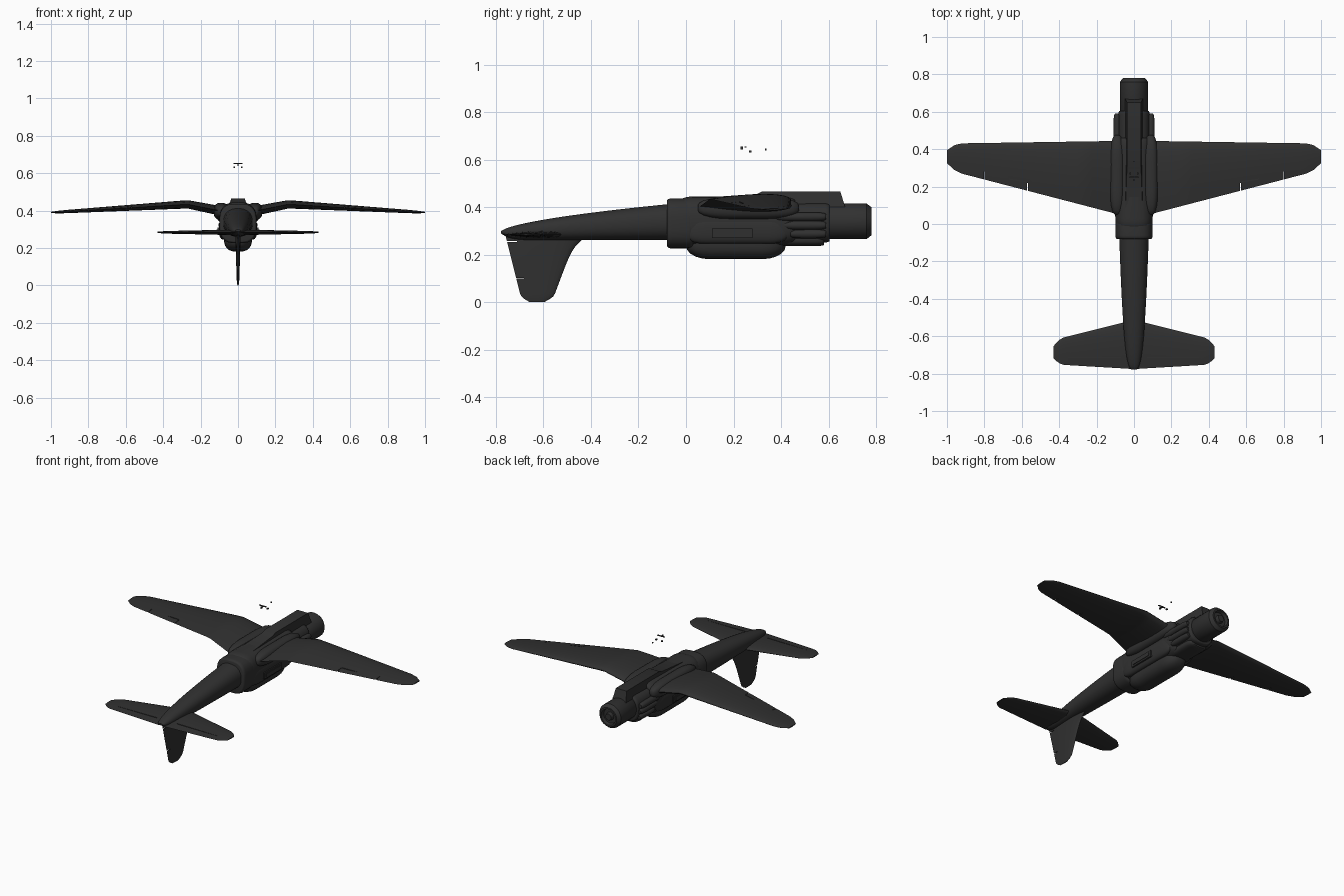
import bpy, bmesh, math
from mathutils import Matrix, Vector

cube = bpy.data.objects.get("Cube")
if cube:
    bpy.data.objects.remove(cube)

charcoal = bpy.data.materials.new("charcoal")
charcoal.use_nodes = True
colour = (0.03, 0.03, 0.03, 1)
charcoal.diffuse_color = colour
charcoal.node_tree.nodes["Principled BSDF"].inputs["Base Color"].default_value = colour
parts = []


def add(name, bm, mirror):
    """Turns a bmesh into an object, optionally mirrored left to right."""
    bmesh.ops.recalc_face_normals(bm, faces=bm.faces)
    mesh = bpy.data.meshes.new(name)
    bm.to_mesh(mesh)
    bm.free()
    mesh.materials.append(charcoal)
    obj = bpy.data.objects.new(name, mesh)
    bpy.context.collection.objects.link(obj)
    if mirror:
        obj.modifiers.new("mirror", "MIRROR")
    parts.append(obj)
    return obj


def skin(name, rings, mirror=False):
    """Joins rings of equal length into a closed skin."""
    bm = bmesh.new()
    loops = [[bm.verts.new(point) for point in ring] for ring in rings]
    for near, far in zip(loops, loops[1:]):
        for i in range(len(near)):
            bm.faces.new((near[i - 1], near[i], far[i], far[i - 1]))
    bm.faces.new(loops[0])
    bm.faces.new(loops[-1])
    return add(name, bm, mirror)


def section(x, y, low, high, width, power, sides=24):
    """Superellipse cross-section; a higher power makes it squarer."""
    ring = []
    for i in range(sides):
        angle = math.tau * (i + 0.5) / sides
        c, s = math.cos(angle), math.sin(angle)
        across = math.copysign(abs(c) ** (2 / power), c)
        up = math.copysign(abs(s) ** (2 / power), s)
        ring.append((x + width * across, y, (low + high + (high - low) * up) / 2))
    return ring


def pod(name, back, front, low, high, width, ease, tip=0.5, power=2.6, x=0.0, mirror=False):
    """Rounded body along y whose ends ease down to the tip scale."""
    middle, half = (low + high) / 2, (high - low) / 2
    steps = [i / 5 for i in range(6)]
    path = [(back + ease * (1 - math.cos(s * math.pi / 2)), s) for s in steps]
    path += [(front - ease * (1 - math.cos(s * math.pi / 2)), s) for s in reversed(steps)]
    rings = []
    for y, s in path:
        scale = tip + (1 - tip) * math.sin(s * math.pi / 2)
        rings.append(section(x, y, middle - half * scale, middle + half * scale,
                             width * scale, power))
    return skin(name, rings, mirror)


def foil(name, lead, trail, thick, tip, place, fillet=0.0, mirror=False, steps=24, n=7):
    """Tapered foil with a rounded tip; lead, trail and thick are (root, end) pairs."""
    def mix(pair, t):
        return pair[0] + (pair[1] - pair[0]) * t

    rings = []
    for k in range(steps + 1):
        t = k / steps
        rounding = 1 - max(0, (t - 1 + tip) / tip) ** 2 / 2
        front = mix(lead, t) + fillet * (1 - t) ** 8
        middle = (front + mix(trail, t)) / 2
        chord = (front - mix(trail, t)) * rounding
        ring = []
        for i in range(-n, n):
            back = (i / n) ** 2
            offset = 1.3 * mix(thick, t) * rounding * (i / n) * (1 - back)
            ring.append(place(t, middle + chord * (0.5 - back), offset))
        rings.append(ring)
    return skin(name, rings, mirror)


def box(name, size, centre, turn=0.0, mirror=False):
    bm = bmesh.new()
    bmesh.ops.create_cube(bm, size=1)
    bmesh.ops.scale(bm, verts=bm.verts, vec=size)
    bmesh.ops.rotate(bm, verts=bm.verts, matrix=Matrix.Rotation(turn, 3, "Z"))
    bmesh.ops.translate(bm, verts=bm.verts, vec=centre)
    return add(name, bm, mirror)


def cut(target, cutter):
    parts.remove(cutter)
    cutter.hide_render = True
    cutter.hide_viewport = True
    groove = target.modifiers.new("groove", "BOOLEAN")
    groove.operation = "DIFFERENCE"
    groove.object = cutter
    groove.solver = "EXACT"


# Tail boom: flat underneath, back line rising towards the wing
boom = []
for i in range(1, 21):
    t = (i / 20) ** 2
    boom.append(section(0, -0.78 + 0.73 * t, 0.26 + 0.03 * (1 - t) ** 20,
                        0.295 + 0.12 * t ** 0.6, 0.08 * t ** 0.3, 2.3))
skin("tail_boom", boom)

# Fuselage
pod("collar", -0.08, 0.03, 0.225, 0.437, 0.1, 0.02, 0.9, 3)
pod("main_body", -0.02, 0.46, 0.235, 0.445, 0.1, 0.05, 0.85, 2.8)
pod("engine_mount", 0.4, 0.605, 0.25, 0.42, 0.085, 0.02, 0.9, 2.8)
pod("belly_fairing", 0.0, 0.42, 0.18, 0.32, 0.075, 0.1, 0.2)
pod("side_bulge", 0.0, 0.43, 0.245, 0.36, 0.028, 0.08, 0.4, x=0.075, mirror=True)
pod("lower_intake", 0.4, 0.58, 0.235, 0.29, 0.065, 0.04, 0.8, 3)

# Spine housing with a slanted front end
outline = [(0.05, 0.4), (0.05, 0.438), (0.3, 0.455), (0.32, 0.465), (0.65, 0.465), (0.67, 0.4)]
skin("spine_housing", [[(x * (0.8 if z > 0.44 else 1), y, z) for y, z in outline]
                       for x in (-0.047, 0.047)])

# Nose cowling with a recessed ring around the hub
lathe = [(0.59, 0.07), (0.6, 0.076), (0.76, 0.076), (0.78, 0.06), (0.78, 0.05),
         (0.76, 0.045), (0.76, 0.025), (0.78, 0.02)]
skin("nose_cowling", [section(0, y, 0.34 - r, 0.34 + r, r, 2) for y, r in lathe])

# Exhaust pipes, stepped down each side
for row in range(3):
    height = 0.36 - 0.036 * row
    pod("exhaust_pipe", 0.38 + 0.03 * row, 0.59, height - 0.02, height + 0.018, 0.02,
        0.06, 0.6, 2, 0.09 - 0.005 * row, True)

# Side pods with raised panels
pod_centre = Vector((0.1, 0.195, 0.29))
box("side_pod", (0.02, 0.17, 0.04), pod_centre, mirror=True)
box("side_pod_panel", (0.008, 0.14, 0.02), pod_centre + Vector((0.01, 0, 0)), mirror=True)


# Gull wings
def wing_point(t, y, offset):
    x = 0.02 + 0.98 * t
    return x, y, min(0.38 + 0.2 * x, 0.45 - 0.06 * x) + offset


wing = foil("wing", (0.445, 0.43), (0.035, 0.29), (0.055, 0.014), 0.08, wing_point, mirror=True)
pod("wing_root_fairing", 0.05, 0.475, 0.35, 0.442, 0.04, 0.13, 0.25, x=0.09, mirror=True)

# Tailplane, and the fin hanging under it
tailplane = foil("tailplane", (-0.515, -0.62), (-0.775, -0.75), (0.03, 0.012), 0.14,
                 lambda t, y, offset: (0.01 + 0.42 * t, y, 0.284 + offset), mirror=True)
fin = foil("fin", (-0.46, -0.565), (-0.76, -0.69), (0.03, 0.012), 0.12,
           lambda t, y, offset: (offset, y, 0.28 * (1 - t)), fillet=0.05)

# Gaps and hinge grooves of the control surfaces
for x, y in ((0.57, 0.19), (0.8, 0.25)):
    cut(wing, box("aileron_gap_cutter", (0.004, 0.06, 0.2), (x, y, 0.4), mirror=True))
cut(wing, box("aileron_hinge_cutter", (0.23, 0.005, 0.04), (0.685, 0.243, 0.435), 0.16, True))
cut(tailplane, box("elevator_hinge_cutter", (0.28, 0.005, 0.02), (0.21, -0.713, 0.298), mirror=True))
for y, z in ((-0.735, 0.255), (-0.705, 0.1)):
    cut(fin, box("rudder_gap_cutter", (0.1, 0.045, 0.004), (0, y, z)))

# Small loose fittings above the body
box("fitting_bar", (0.05, 0.008, 0.004), (0, 0.25, 0.652))
box("fitting_post", (0.006, 0.012, 0.012), (0, 0.235, 0.648))
box("fitting_foot", (0.008, 0.01, 0.008), (0.02, 0.27, 0.633), mirror=True)
box("fitting_pin", (0.006, 0.006, 0.008), (0, 0.335, 0.643))

# Smooth shading with sharp edges kept
bpy.ops.object.select_all(action="DESELECT")
for obj in parts:
    obj.select_set(True)
bpy.context.view_layer.objects.active = parts[0]
bpy.ops.object.shade_smooth_by_angle(angle=math.radians(35))
